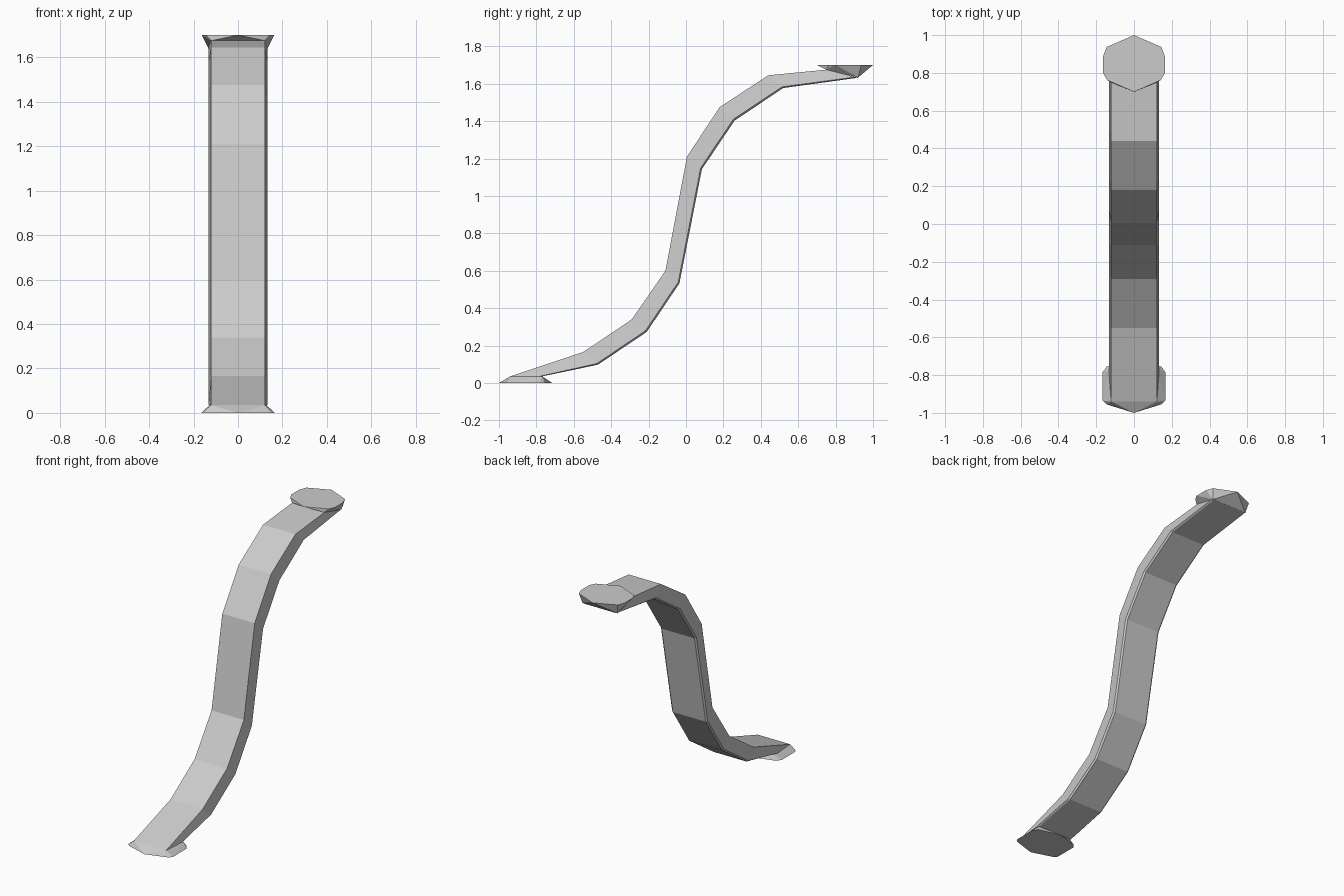
import bpy, bmesh
from mathutils import Vector

if "Cube" in bpy.data.objects:
    bpy.data.objects.remove(bpy.data.objects["Cube"])


def finish(bm, name):
    bmesh.ops.recalc_face_normals(bm, faces=bm.faces)
    mesh = bpy.data.meshes.new(name)
    bm.to_mesh(mesh)
    bm.free()
    obj = bpy.data.objects.new(name, mesh)
    bpy.context.collection.objects.link(obj)
    return obj


# Curved strap: matching (y, z) points along its front and back edges
front = [(-.94, .035), (-.55, .165), (-.29, .34), (-.11, .60),
         (.005, 1.21), (.18, 1.475), (.44, 1.645), (.75, 1.675)]
back = [(-.77, .035), (-.47, .098), (-.21, .273), (-.035, .533),
        (.085, 1.143), (.26, 1.403), (.52, 1.577), (.92, 1.632)]


def strap():
    bm = bmesh.new()
    rings = []
    for f, b in zip(front, back):
        f, b = Vector(f), Vector(b)
        side = b.lerp(f, .09)
        half = [(.121, f), (.133, side), (.123, b)]
        section = half + [(-x, p) for x, p in reversed(half)]
        rings.append([bm.verts.new((x, p.x, p.y)) for x, p in section])
    for a, c in zip(rings, rings[1:]):
        for i in range(6):
            j = (i + 1) % 6
            bm.faces.new((a[i], a[j], c[j], c[i]))
    bm.faces.new(rings[0])
    bm.faces.new(rings[-1])
    finish(bm, "curved_strap")


# Mounting pad: ten-sided plate tapering onto the end of the strap
def pad(name, outline, z, neck):
    bm = bmesh.new()
    pts = [(x, y, z) for x, y in outline] + neck
    for x, y, h in pts:
        bm.verts.new((x, y, h))
        if x:
            bm.verts.new((-x, y, h))
    res = bmesh.ops.convex_hull(bm, input=bm.verts)
    loose = [v for v in bm.verts if not v.link_faces]
    bmesh.ops.delete(bm, geom=loose, context='VERTS')
    bmesh.ops.dissolve_limit(bm, angle_limit=.01, verts=bm.verts, edges=bm.edges)
    finish(bm, name)


strap()
pad("lower_pad",
    [(0, -1), (.145, -.955), (.166, -.935), (.166, -.785), (.145, -.755), (0, -.715)],
    0, [(.121, -.94, .035), (.125, -.77, .037)])
pad("upper_pad",
    [(0, 1), (.145, .937), (.163, .89), (.163, .80), (.143, .762), (0, .70)],
    1.70, [(.121, .75, 1.675), (.13, .92, 1.633)])
